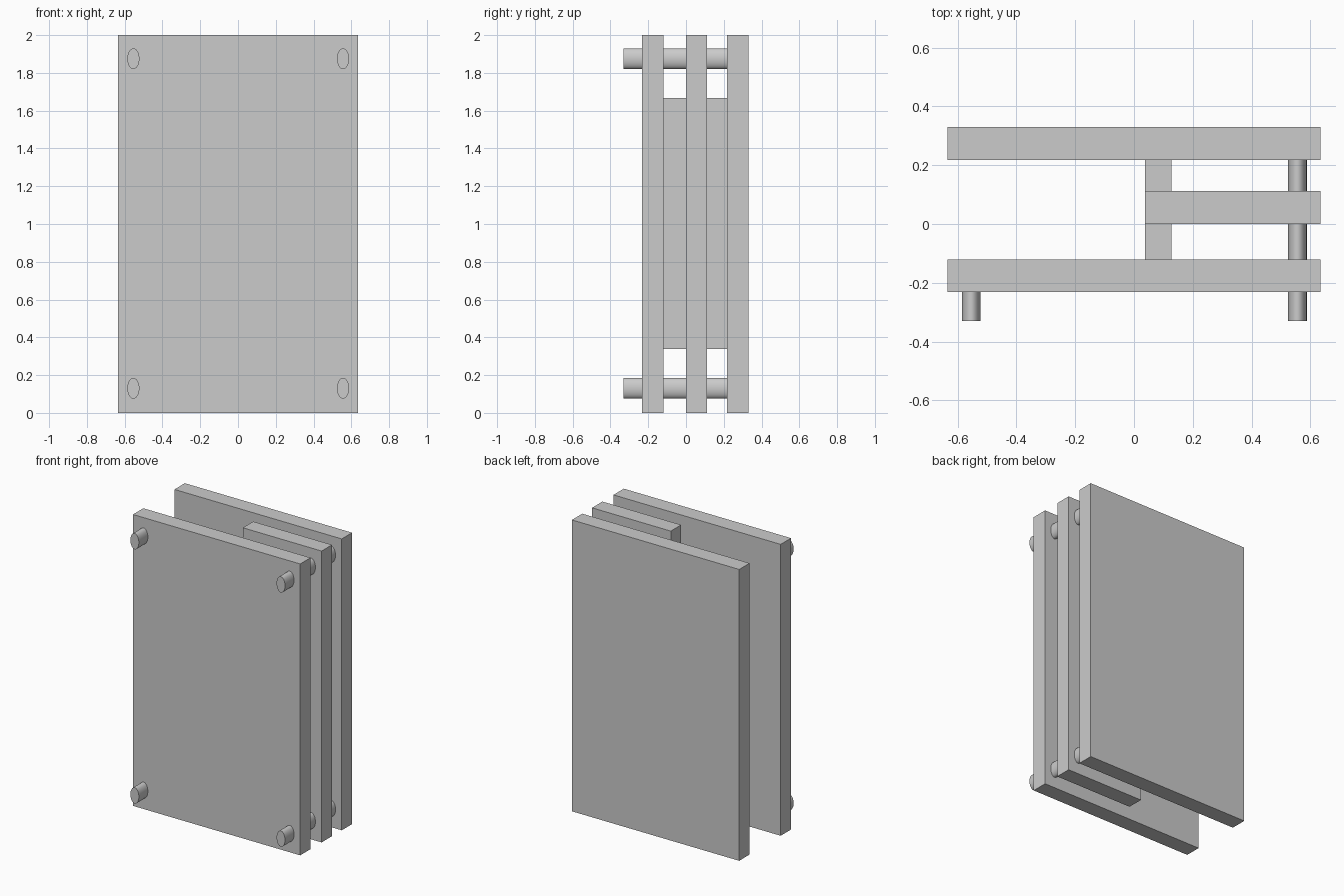
import bpy
import math

if "Cube" in bpy.data.objects:
    bpy.data.objects.remove(bpy.data.objects["Cube"])


def box(name, x, y, z):
    """Box from (min, max) ranges on each axis."""
    bpy.ops.mesh.primitive_cube_add(size=1, location=[sum(r) / 2 for r in (x, y, z)])
    ob = bpy.context.object
    ob.name = name
    ob.scale = [r[1] - r[0] for r in (x, y, z)]
    bpy.ops.object.transform_apply(location=False, rotation=False, scale=True)
    return ob


def peg(name, x, y, z):
    """Oval peg running along y."""
    bpy.ops.mesh.primitive_cylinder_add(
        vertices=32, radius=1, depth=1,
        location=(x, sum(y) / 2, z), rotation=(math.pi / 2, 0, 0))
    ob = bpy.context.object
    ob.name = name
    ob.scale = (0.032, 0.055, y[1] - y[0])
    bpy.ops.object.transform_apply(location=False, rotation=True, scale=True)
    bpy.ops.object.shade_smooth_by_angle()
    return ob


FULL_X, FULL_Z = (-0.635, 0.635), (0, 2)
FRONT_Y, MIDDLE_Y, BACK_Y = (-0.232, -0.12), (0, 0.112), (0.218, 0.33)

# Two full plates with a half-width plate between them
box("front_plate", FULL_X, FRONT_Y, FULL_Z)
box("middle_plate", (0.037, 0.635), MIDDLE_Y, FULL_Z)
box("back_plate", FULL_X, BACK_Y, FULL_Z)

# Spacer strips along the inner edge of the middle plate
for name, y in (("front_spacer", (FRONT_Y[1], MIDDLE_Y[0])),
                ("back_spacer", (MIDDLE_Y[1], BACK_Y[0]))):
    box(name, (0.037, 0.127), y, (0.337, 1.668))

# Oval pegs at the corners; only the right side has pegs between the plates
for level, z in (("lower", 0.13), ("upper", 1.875)):
    peg(f"{level}_left_front_peg", -0.554, (-0.33, FRONT_Y[0]), z)
    peg(f"{level}_right_front_peg", 0.556, (-0.33, FRONT_Y[0]), z)
    peg(f"{level}_right_middle_peg", 0.556, (FRONT_Y[1], MIDDLE_Y[0]), z)
    peg(f"{level}_right_back_peg", 0.556, (MIDDLE_Y[1], BACK_Y[0]), z)
